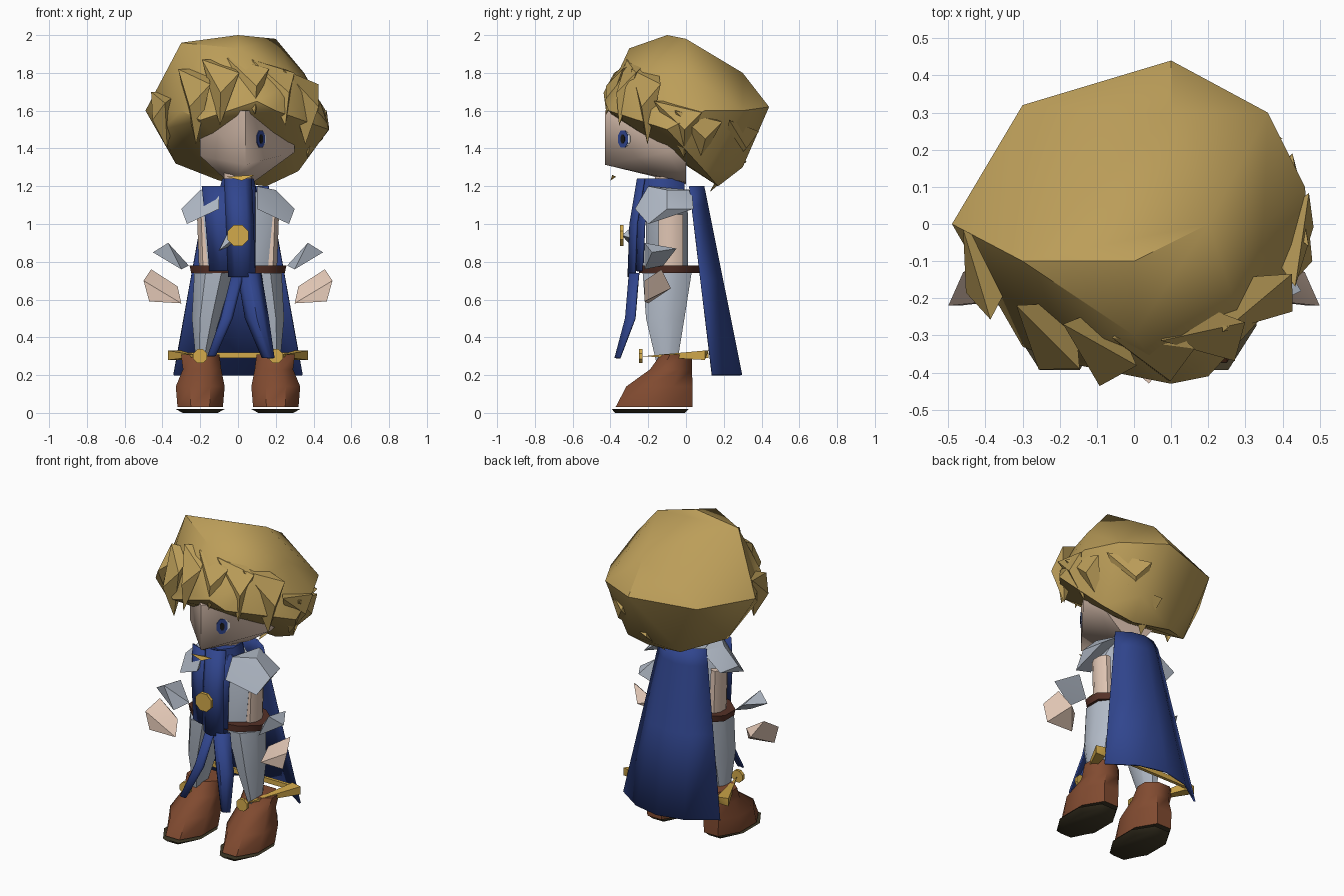
import bpy, bmesh, math
from mathutils import Vector

default_cube = bpy.data.objects.get("Cube")
if default_cube:
    bpy.data.objects.remove(default_cube, do_unlink=True)


def material(name, red, green, blue):
    mat = bpy.data.materials.new(name)
    mat.use_nodes = True
    color = (red, green, blue, 1)
    mat.diffuse_color = color
    mat.node_tree.nodes["Principled BSDF"].inputs["Base Color"].default_value = color
    return mat


hair = material("hair gold", .5, .34, .1)
skin = material("skin", .77, .58, .47)
cloth = material("royal blue cloth", .03, .06, .27)
steel = material("pale steel", .45, .5, .58)
leather = material("boot leather", .22, .07, .03)
dark_leather = material("belt leather", .09, .03, .02)
sole_rubber = material("dark sole", .05, .04, .02)
gold = material("bright gold", .65, .4, .07)
pupil_black = material("pupil black", .01, .01, .01)
eye_white = material("eye white", .8, .8, .8)


def finish(name, bm, mat, smooth_angle):
    """Turn a bmesh into a shaded object with one material."""
    bmesh.ops.recalc_face_normals(bm, faces=bm.faces)
    mesh = bpy.data.meshes.new(name)
    bm.to_mesh(mesh)
    bm.free()
    mesh.materials.append(mat)
    for face in mesh.polygons:
        face.use_smooth = True
    mesh.set_sharp_from_angle(angle=math.radians(smooth_angle))
    obj = bpy.data.objects.new(name, mesh)
    bpy.context.collection.objects.link(obj)
    return obj


def hull(name, mat, points, smooth_angle=30, mirror=1):
    """Faceted solid wrapped around a few corner points."""
    bm = bmesh.new()
    for x, y, z in points:
        bm.verts.new((mirror * x, y, z))
    bmesh.ops.convex_hull(bm, input=bm.verts)
    loose = [vert for vert in bm.verts if not vert.link_faces]
    bmesh.ops.delete(bm, geom=loose, context='VERTS')
    return finish(name, bm, mat, smooth_angle)


def tube(name, mat, rings, mirror=1, sides=8):
    """Capped loft through elliptical rings given as x, y, z, width, depth."""
    bm = bmesh.new()
    loops = []
    for x, y, z, width, depth in rings:
        angles = [math.tau * (i + .5) / sides for i in range(sides)]
        loops.append([bm.verts.new((mirror * x + width * math.cos(a), y + depth * math.sin(a), z))
                      for a in angles])
    for lower, upper in zip(loops, loops[1:]):
        for i in range(sides):
            j = (i + 1) % sides
            bm.faces.new((lower[i], lower[j], upper[j], upper[i]))
    bm.faces.new(loops[0])
    bm.faces.new(loops[-1])
    return finish(name, bm, mat, 50)


def strip(name, path, bulge):
    """Hanging cloth along a path of x, y, z, half width, bowed across."""
    bm = bmesh.new()
    across = (-1, -.5, 0, .5, 1)
    rows = [[bm.verts.new((x + half * t, y + bulge * half * (1 - t * t), z)) for t in across]
            for x, y, z, half in path]
    for upper, lower in zip(rows, rows[1:]):
        for i in range(len(across) - 1):
            bm.faces.new((upper[i], upper[i + 1], lower[i + 1], lower[i]))
    solid = finish(name, bm, cloth, 40).modifiers.new("thickness", 'SOLIDIFY')
    solid.thickness = .01
    solid.offset = 0


def disc(name, mat, center, facing, radius_x, radius_z, depth):
    """Upright eight-sided plate."""
    across = Vector((-facing.y, facing.x, 0))
    points = []
    for i in range(8):
        a = math.tau * (i + .5) / 8
        rim = center + across * radius_x * math.cos(a) + Vector((0, 0, radius_z * math.sin(a)))
        points += [rim - facing * depth / 2, rim + facing * depth / 2]
    hull(name, mat, points)


# Hair: angular mass, open towards the face and lowest at the nape
hull("hair_mass", hair, [
    (-.3, -.1, 1.96), (0, -.1, 2), (.2, 0, 1.98), (0, -.3, 1.93),
    (-.49, 0, 1.6), (-.4, -.15, 1.5), (-.3, -.33, 1.6), (-.2, -.37, 1.55), (.1, -.43, 1.65),
    (.2, -.41, 1.6), (.3, -.3, 1.75), (.35, 0, 1.8), (.48, -.1, 1.5), (.46, .1, 1.6),
    (.36, .3, 1.6), (.1, .44, 1.62), (.1, .3, 1.8), (-.3, .32, 1.6),
    (-.33, .05, 1.32), (-.1, .2, 1.23), (.15, .17, 1.2), (.32, .1, 1.28), (.2, .3, 1.3)], 40)


def around_head(degrees, height, reach):
    """Point on an ellipsoid that follows the hair."""
    a = math.radians(degrees)
    level = (height - 1.6) / .4
    ring = reach * math.sqrt(max(.1, 1 - level * level))
    return (.48 * ring * math.sin(a), -.44 * ring * math.cos(a), height)


# Pointed locks given as direction, tip height and length
for number, (turn, tip, length) in enumerate([
        (-70, 1.4, .3), (-35, 1.42, .4), (-15, 1.52, .35), (8, 1.58, .3), (30, 1.52, .35),
        (55, 1.42, .4), (85, 1.35, .3), (100, 1.3, .3), (140, 1.25, .3), (155, 1.17, .2)]):
    hull(f"hair_lock_{number}", hair, [
        around_head(turn - 18, tip + length, .99), around_head(turn + 16, tip + length * .8, 1),
        around_head(turn, tip + length, .7), around_head(turn + 4, tip + length / 2, 1.04),
        around_head(turn + 3, tip, .98)], 20)

# Head: wedge-shaped face with a pointed chin
nose, cheek = Vector((.04, -.43, 0)), Vector((.3, -.1, 0))
outline = [nose, cheek, Vector((.3, 0, 0)), Vector((-.2, 0, 0)), Vector((-.2, -.2, 0))]
face_points = [Vector((-.04, 0, 1.21)), Vector((.08, 0, 1.22))]
for corner in outline:
    face_points += [corner + Vector((0, 0, 1.4 + .2 * corner.y)), corner + Vector((0, 0, 1.6))]
hull("head", skin, face_points, 80)

# Eye: stacked plates on the cheek
slope = (cheek - nose).normalized()
outward = Vector((slope.y, -slope.x, 0))
eye = nose.lerp(cheek, .3) + Vector((0, 0, 1.45))
for layer, (name, mat, shift, width, height) in enumerate([
        ("eye_white", eye_white, .01, .04, .04), ("eye_iris", cloth, 0, .036, .05),
        ("eye_pupil", pupil_black, 0, .015, .025)]):
    disc(name, mat, eye + slope * shift + outward * .003 * layer, outward, width, height, .005)

# Neck, collar, torso and belt
tube("neck", skin, [(0, -.1, 1.1, .08, .07), (0, -.1, 1.3, .08, .07)])
tube("collar", cloth, [(0, -.12, 1.17, .11, .12), (0, -.12, 1.24, .09, .12)])
tube("torso", steel, [(0, -.1, .75, .17, .12), (0, -.1, 1.05, .2, .12), (0, -.1, 1.18, .12, .1)])
tube("belt", dark_leather, [(0, -.08, .74, .26, .17), (0, -.08, .78, .27, .17)], sides=10)

# Limbs and armour, mirrored
for side, name in ((-1, "right"), (1, "left")):
    tube(f"{name}_arm", skin, [(.17, -.08, .77, .04, .07), (.18, -.08, 1.05, .04, .07)], side)
    tube(f"{name}_leg", steel, [
        (.2, -.1, .22, .02, .05), (.17, -.11, .5, .08, .11), (.13, -.1, .74, .11, .14)], side)
    boot = tube(f"{name}_boot", leather, [
        (.2, -.17, .03, .13, .22), (.2, -.14, .14, .14, .19),
        (.19, -.08, .23, .11, .12), (.2, -.05, .31, .11, .09)], side)
    boot.data.materials.append(sole_rubber)
    for face in boot.data.polygons:
        face.material_index = int(face.normal.z < -.9)
    tube(f"{name}_sole", sole_rubber, [(.2, -.19, 0, .1, .2), (.2, -.19, .02, .14, .22)], side)

    # Ankle spur and stud
    hull(f"{name}_ankle_spur", gold, [
        (.2, -.23, .3), (.3, .1, .28), (.37, .1, .28), (.37, .1, .33), (.3, .12, .33)], mirror=side)
    disc(f"{name}_ankle_stud", gold, Vector((side * .2, -.24, .3)), Vector((0, -1, 0)), .04, .04, .02)

    # Shoulder guard, floating cuff and hand
    hull(f"{name}_shoulder_guard", steel, [
        (.3, -.1, 1.08), (.27, -.2, 1), (.1, -.27, 1.08), (.1, -.2, 1.2), (.2, -.1, 1.18),
        (.27, .04, 1.08), (.13, .03, 1.18)], 25, side)
    hull(f"{name}_cuff", steel, [
        (.26, -.12, .78), (.37, -.22, .9), (.45, -.18, .85), (.3, -.22, .76), (.37, -.05, .87)], 20, side)
    hull(f"{name}_hand", skin, [
        (.3, -.2, .58), (.32, -.15, .67), (.46, -.13, .76), (.5, -.22, .7), (.47, -.22, .59),
        (.4, -.08, .66)], 20, side)

# Thin rod joining the spurs
hull("spur_rod", gold, [(x, y, z) for x in (-.3, .3) for y in (.1, .12) for z in (.29, .32)])

# Cape: flares and bows outwards as it falls
strip("cape", [(0, .02 + .12 * drop, 1.2 - drop, .16 + .18 * drop) for drop in (0, .1, .5, 1)], .45)

# Front tabard, raised centre strip and two tails
strip("tabard", [(-.05, -.18, 1.2, .14), (-.04, -.22, 1, .13), (-.03, -.23, .75, .12)], -.3)
strip("tabard_strip", [(0, -.22, 1.24, .07), (.01, -.26, 1, .07), (.02, -.27, .72, .07)], -.5)
strip("left_tail", [(.06, -.25, .74, .06), (.1, -.27, .5, .06), (.16, -.35, .29, .03)], -.8)
strip("right_tail", [(0, -.27, .74, .03), (-.06, -.3, .5, .03), (-.14, -.35, .3, .02)], -.3)

# Brooch on its steel mount, and the collar clasp
brooch = Vector((0, -.34, .94))
disc("brooch", gold, brooch, Vector((0, -1, 0)), .06, .06, .02)
hull("brooch_mount", steel, [brooch, (-.1, -.27, .86), (-.06, -.27, .94), (.05, -.27, .92), (0, -.27, 1)])
hull("collar_clasp", gold, [(-.06, -.39, 1.25), (.09, -.39, 1.26), (.02, -.4, 1.23), (.02, -.37, 1.25)])
